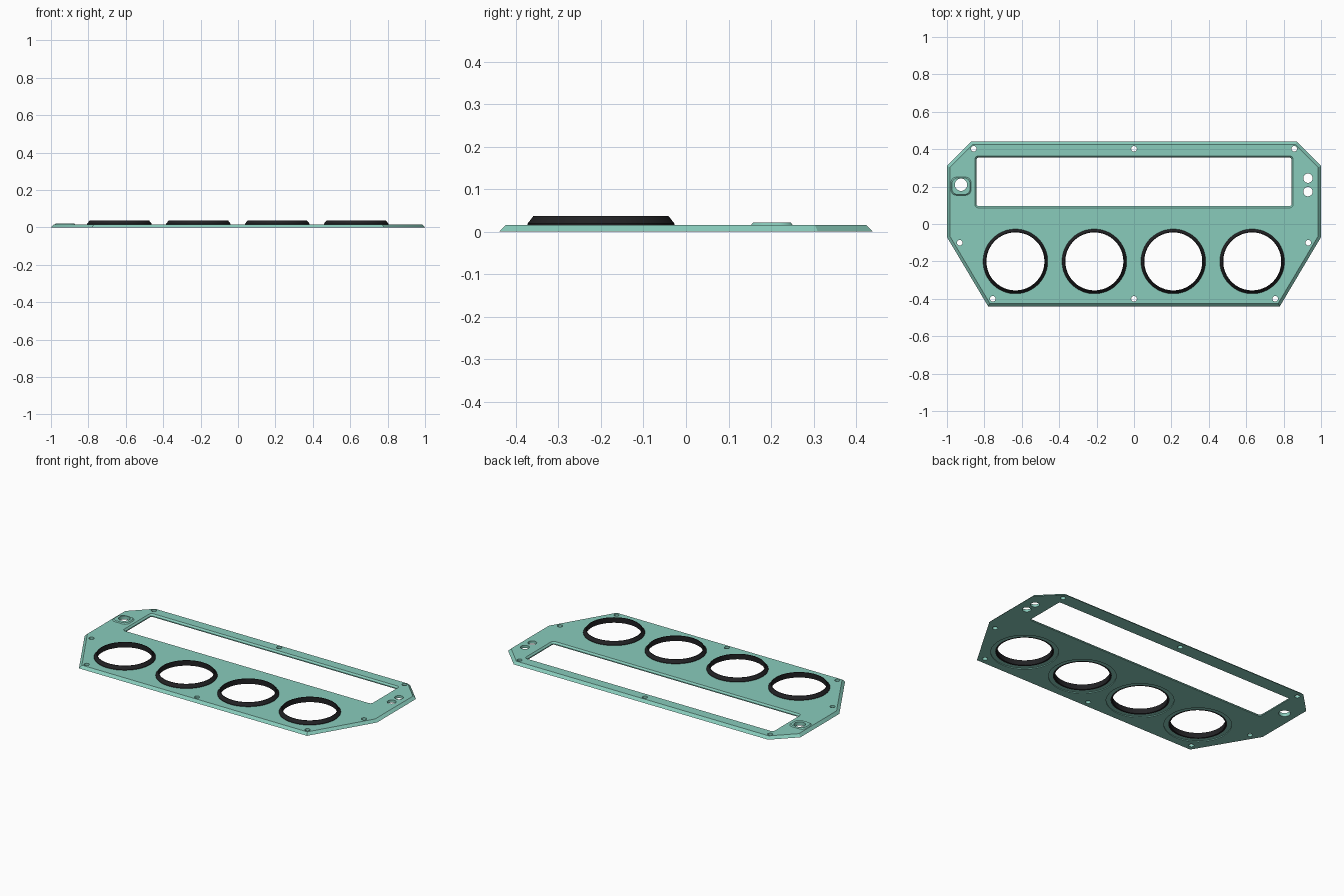
import bpy, bmesh, math

if "Cube" in bpy.data.objects:
    bpy.data.objects.remove(bpy.data.objects["Cube"], do_unlink=True)

TOP = 0.016  # plate thickness


def material(name, color):
    m = bpy.data.materials.new(name)
    m.use_nodes = True
    m.diffuse_color = color
    m.node_tree.nodes["Principled BSDF"].inputs["Base Color"].default_value = color
    return m


green = material("sea green", (0.25, 0.6, 0.5, 1))
black = material("soft black", (0.016, 0.016, 0.018, 1))


def rounded(cx, cy, hx, hy, r, n=14):
    """Rounded rectangle outline; a circle when r equals both half sizes."""
    pts = []
    for q, (sx, sy) in enumerate([(1, 1), (-1, 1), (-1, -1), (1, -1)]):
        for k in range(n):
            a = math.pi / 2 * (q + (k + 0.5) / n)
            pts.append((cx + sx * (hx - r) + r * math.cos(a),
                        cy + sy * (hy - r) + r * math.sin(a)))
    return pts


def circle(cx, cy, r):
    return rounded(cx, cy, r, r, r)


def loft(bm, sections, ring=False):
    """Skin a stack of (outline, z); ring joins last to first, else ends are capped."""
    loops = [[bm.verts.new((x, y, z)) for x, y in pts] for pts, z in sections]
    pairs = list(zip(loops, loops[1:]))
    if ring:
        pairs.append((loops[-1], loops[0]))
    else:
        bm.faces.new(loops[0][::-1])
        bm.faces.new(loops[-1])
    for a, b in pairs:
        for i in range(len(a)):
            j = (i + 1) % len(a)
            bm.faces.new((a[i], a[j], b[j], b[i]))


def finish(name, bm, mat):
    bmesh.ops.recalc_face_normals(bm, faces=bm.faces[:])
    me = bpy.data.meshes.new(name)
    bm.to_mesh(me)
    bm.free()
    me.materials.append(mat)
    ob = bpy.data.objects.new(name, me)
    bpy.context.collection.objects.link(ob)
    return ob


def smooth(ob):
    bpy.ops.object.select_all(action="DESELECT")
    ob.select_set(True)
    bpy.context.view_layer.objects.active = ob
    bpy.ops.object.shade_smooth_by_angle(angle=math.radians(30))


# Panel plate: eight-sided slab with sloping rim
half = [(0.78, -0.44), (1, -0.07), (1, 0.31), (0.87, 0.44)]
outline = half + [(-x, y) for x, y in reversed(half)]
bm = bmesh.new()
base = [bm.verts.new((x, y, 0)) for x, y in outline]
top = bm.faces.new(base)
bm.normal_update()
bmesh.ops.inset_individual(bm, faces=[top], thickness=0.016, depth=TOP,
                           use_even_offset=True)
bm.faces.new(base[::-1])
plate = finish("panel_plate", bm, green)

# Cutters: display window, gauge openings with rear recess, control and screw holes
dial_x = [-0.634, -0.212, 0.21, 0.632]
dial_y = -0.2
bm = bmesh.new()
wx, wy = 0.842, 0.13
loft(bm, [(rounded(0, 0.225, wx, wy, 0.012), -0.02),
          (rounded(0, 0.225, wx, wy, 0.012), 0.006),
          (rounded(0, 0.225, wx + 0.01, wy + 0.01, 0.02), TOP + 0.001),
          (rounded(0, 0.225, wx + 0.01, wy + 0.01, 0.02), 0.04)])
for x in dial_x:
    loft(bm, [(circle(x, dial_y, 0.19), -0.02), (circle(x, dial_y, 0.19), 0.005),
              (circle(x, dial_y, 0.165), 0.005), (circle(x, dial_y, 0.165), 0.04)])
holes = [(-0.925, 0.21, 0.033), (0.93, 0.245, 0.025), (0.93, 0.173, 0.025)]
holes += [(0, y, 0.015) for y in (-0.4, 0.402)]
holes += [(s * x, y, 0.015) for s in (-1, 1)
          for x, y in ((0.857, 0.402), (0.932, -0.1), (0.755, -0.4))]
for x, y, r in holes:
    loft(bm, [(circle(x, y, r), -0.02), (circle(x, y, r), 0.04)])
cutter = finish("cutter", bm, green)
cutter.hide_render = True

mod = plate.modifiers.new("openings", "BOOLEAN")
mod.operation = "DIFFERENCE"
mod.solver = "EXACT"
mod.object = cutter
bpy.context.view_layer.update()
deps = bpy.context.evaluated_depsgraph_get()
cut_mesh = bpy.data.meshes.new_from_object(plate.evaluated_get(deps))
plate.modifiers.clear()
plate.data = cut_mesh
bpy.data.objects.remove(cutter, do_unlink=True)
smooth(plate)

# Gauge bezels: black rings with a sloping outer wall
for i, x in enumerate(dial_x):
    bm = bmesh.new()
    loft(bm, [(circle(x, dial_y, r), z) for r, z in
              ((0.165, 0.005), (0.165, TOP), (0.173, TOP), (0.173, 0.019),
               (0.159, 0.037), (0.155, 0.037), (0.155, 0.005))], ring=True)
    smooth(finish(f"gauge_bezel_{i + 1}", bm, black))

# Raised boss around the single control hole
bx, by = -0.925, 0.21
bm = bmesh.new()
loft(bm, [(rounded(bx, by - 0.008, 0.056, 0.05, 0.03), TOP - 0.002),
          (rounded(bx, by - 0.008, 0.048, 0.044, 0.03), 0.022),
          (circle(bx, by, 0.033), 0.022),
          (circle(bx, by, 0.033), TOP - 0.002)], ring=True)
smooth(finish("control_boss", bm, green))
